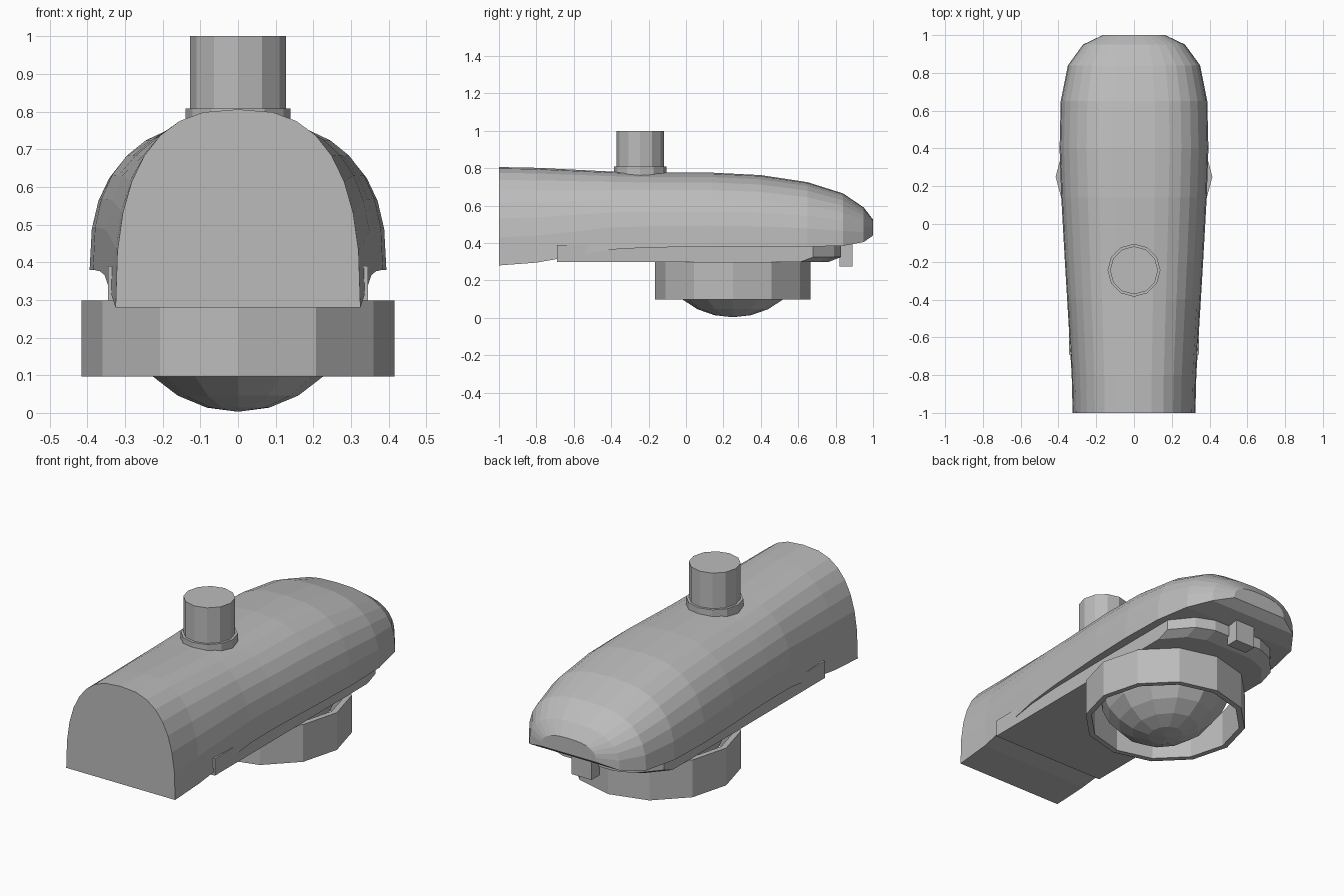
import bpy, bmesh, math
from mathutils import Matrix

if "Cube" in bpy.data.objects:
    bpy.data.objects.remove(bpy.data.objects["Cube"])

grey = bpy.data.materials.new("light grey metal")
grey.diffuse_color = (0.5, 0.5, 0.5, 1)
grey.use_nodes = True
grey.node_tree.nodes["Principled BSDF"].inputs["Base Color"].default_value = grey.diffuse_color


def finish(bm, name):
    bmesh.ops.recalc_face_normals(bm, faces=bm.faces[:])
    me = bpy.data.meshes.new(name)
    bm.to_mesh(me)
    bm.free()
    me.materials.append(grey)
    ob = bpy.data.objects.new(name, me)
    bpy.context.collection.objects.link(ob)
    return ob


def loft(rings, name, caps=True, closed=False):
    """Skin closed rings of points; optionally cap the ends or join last to first."""
    bm = bmesh.new()
    loops = [[bm.verts.new(p) for p in r] for r in rings]
    pairs = list(zip(loops, loops[1:]))
    if closed:
        pairs.append((loops[-1], loops[0]))
    for a, b in pairs:
        n = len(a)
        for i in range(n):
            j = (i + 1) % n
            bm.faces.new((a[i], a[j], b[j], b[i]))
    if caps:
        bm.faces.new(loops[0])
        bm.faces.new(loops[-1])
    return finish(bm, name)


def circle(r, y, z, n=12):
    return [(r * math.cos(2 * math.pi * i / n), y + r * math.sin(2 * math.pi * i / n), z)
            for i in range(n)]


def arch(y, w, bottom, top, n=16, p=0.77):
    """Flat-bottomed rounded arch cross-section."""
    pts = []
    for i in range(n + 1):
        t = math.pi * i / n
        c, s = math.cos(t), max(0, math.sin(t))
        pts.append((w * math.copysign(abs(c) ** p, c), y, bottom + (top - bottom) * s ** p))
    return pts


# Lamp housing: y, half width, bottom, top
stations = [(-1, .325, .28, .806), (-.8, .33, .295, .802), (-.4, .354, .365, .782),
            (-.2, .366, .376, .776), (.14, .385, .38, .776), (.4, .394, .38, .763),
            (.65, .388, .38, .725), (.84, .35, .385, .665), (.95, .27, .405, .59),
            (1, .165, .44, .525)]
loft([arch(*s) for s in stations], "lamp_housing")

# Lower tray with a rounded nose and chamfered lower edge at the nose
half = [(.345, -.69), (.345, .68), (.25, .79), (.15, .83)]
outline = half + [(-x, y) for x, y in reversed(half)]


def tray(z, inset):
    return [(x, y - (inset if y > .5 else 0), z) for x, y in outline]


loft([tray(.39, 0), tray(.325, 0), tray(.298, .07)], "lower_tray")

# Open lens ring
loft([circle(.415, .25, .298), circle(.415, .25, .097),
      circle(.385, .25, .097), circle(.385, .25, .298)], "lens_ring", caps=False, closed=True)

# Lens bowl: lower half of a slightly stretched sphere
bm = bmesh.new()
bmesh.ops.create_uvsphere(bm, u_segments=12, v_segments=12, radius=.32)
bmesh.ops.bisect_plane(bm, geom=bm.verts[:] + bm.edges[:] + bm.faces[:], dist=1e-4,
                       plane_co=(0, 0, 0), plane_no=(0, 0, 1), clear_outer=True)
bmesh.ops.transform(bm, verts=bm.verts[:],
                    matrix=Matrix.Translation((0, .25, .323)) @ Matrix.Diagonal((1, 1.18, 1, 1)))
finish(bm, "lens_bowl")

# Light sensor on top with its collar
loft([circle(.14, -.245, .76), circle(.14, -.245, .808)], "sensor_collar")
loft([circle(.127, -.245, .77), circle(.127, -.245, 1.0)], "light_sensor")

# Latch under the nose
bm = bmesh.new()
bmesh.ops.create_cube(bm, size=1, matrix=Matrix.Translation((0, .855, .345))
                      @ Matrix.Diagonal((.12, .07, .14, 1)))
finish(bm, "latch")
